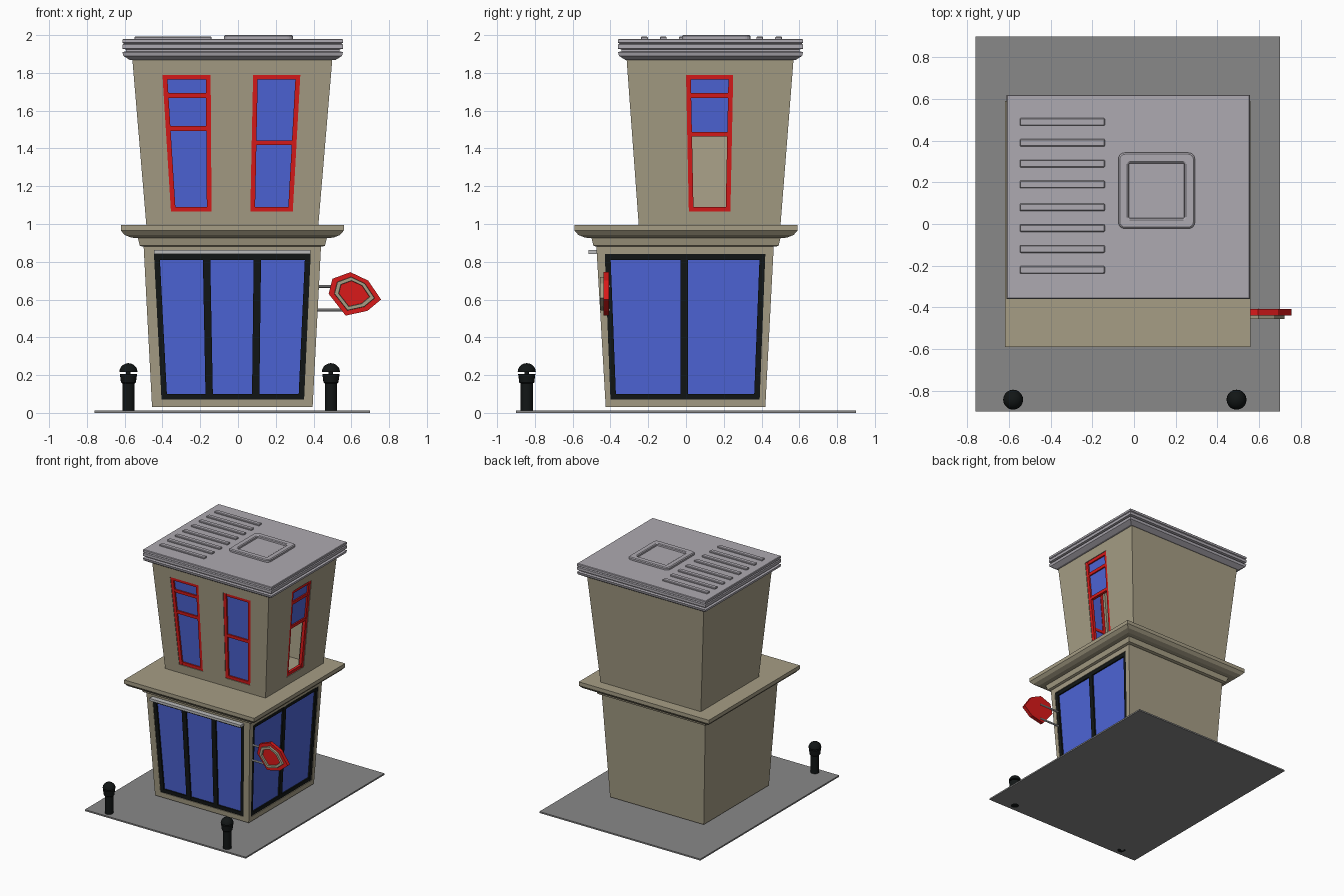
import bpy, bmesh, math
from mathutils import Vector

if "Cube" in bpy.data.objects:
    bpy.data.objects.remove(bpy.data.objects["Cube"])


def material(name, rgb):
    m = bpy.data.materials.new(name)
    m.diffuse_color = (*rgb, 1)
    m.use_nodes = True
    m.node_tree.nodes["Principled BSDF"].inputs["Base Color"].default_value = m.diffuse_color
    return m


TAN = material("tan_wall", (0.38, 0.34, 0.235))
ROOF = material("roof_grey", (0.42, 0.40, 0.44))
BLUE = material("blue_glass", (0.075, 0.13, 0.68))
RED = material("red_paint", (0.70, 0.01, 0.01))
BLACK = material("black_metal", (0.006, 0.008, 0.008))
PAVE = material("pavement_grey", (0.25, 0.25, 0.25))
STEEL = material("light_steel", (0.5, 0.5, 0.5))


def finish(name, bm, mat):
    bmesh.ops.recalc_face_normals(bm, faces=bm.faces)
    me = bpy.data.meshes.new(name)
    bm.to_mesh(me)
    bm.free()
    ob = bpy.data.objects.new(name, me)
    bpy.context.collection.objects.link(ob)
    me.materials.append(mat)
    return ob


def loft(bm, loops):
    """Skin equal-length point loops and cap both ends."""
    rows = [[bm.verts.new(p) for p in lp] for lp in loops]
    n = len(rows[0])
    for a, b in zip(rows, rows[1:]):
        for i in range(n):
            j = (i + 1) % n
            bm.faces.new((a[i], a[j], b[j], b[i]))
    bm.faces.new(rows[0][::-1])
    bm.faces.new(rows[-1])


def rect(r, z, grow=0, radius=0):
    """Rectangle loop (x0, x1, y0, y1), optionally with round corners."""
    x0, x1, y0, y1 = r[0] - grow, r[1] + grow, r[2] - grow, r[3] + grow
    if not radius:
        return [(x0, y0, z), (x1, y0, z), (x1, y1, z), (x0, y1, z)]
    pts = []
    corners = [(x1 - radius, y1 - radius), (x0 + radius, y1 - radius),
               (x0 + radius, y0 + radius), (x1 - radius, y0 + radius)]
    for k, (cx, cy) in enumerate(corners):
        for s in range(5):
            a = math.pi / 2 * (k + s / 4)
            pts.append((cx + radius * math.cos(a), cy + radius * math.sin(a), z))
    return pts


def stack(name, mat, loops):
    bm = bmesh.new()
    loft(bm, loops)
    return finish(name, bm, mat)


def cut(ob, cutter):
    mod = ob.modifiers.new("opening", 'BOOLEAN')
    mod.operation, mod.solver, mod.object = 'DIFFERENCE', 'EXACT', cutter
    bpy.context.view_layer.objects.active = ob
    bpy.ops.object.modifier_apply(modifier=mod.name)
    bpy.data.objects.remove(cutter, do_unlink=True)


# Each storey: bottom height, bottom rectangle, top height, top rectangle
LOWER = (0.03, (-0.455, 0.395, -0.425, 0.42), 0.89, (-0.50, 0.44, -0.475, 0.465))
UPPER = (0.99, (-0.485, 0.425, -0.25, 0.50), 1.88, (-0.56, 0.50, -0.315, 0.57))


def on_wall(body, side, u, z, d):
    """Point on a leaning wall, d outwards from its surface."""
    z0, r0, z1, r1 = body
    t = (z - z0) / (z1 - z0)
    if side == "front":
        return (u, r0[2] + (r1[2] - r0[2]) * t - d, z)
    return (r0[1] + (r1[1] - r0[1]) * t + d, u, z)


def window(name, wall, body, side, bottom, top, z0, z1, width, mat,
           posts=(), rails=(), glass_from=None, depth=0.03):
    """Cut an opening, then add its frame bars and glass."""
    def u_at(s, z):
        t = (z - z0) / (z1 - z0)
        lo = bottom[0] + (top[0] - bottom[0]) * t
        hi = bottom[1] + (top[1] - bottom[1]) * t
        return lo + (hi - lo) * s

    def panel(bm, s0, s1, za, zb, d0, d1, e0=0, e1=0):
        quad = [(u_at(s0, za) + e0, za), (u_at(s1, za) + e1, za),
                (u_at(s1, zb) + e1, zb), (u_at(s0, zb) + e0, zb)]
        loft(bm, [[on_wall(body, side, u, z, d) for u, z in quad] for d in (d0, d1)])

    bm = bmesh.new()
    panel(bm, 0, 1, z0, z1, -depth, 0.1)
    cut(wall, finish("cutter", bm, mat))
    h = width / 2
    bm = bmesh.new()
    panel(bm, 0, 0, z0, z1, -0.029, -0.004, 0, width)
    panel(bm, 1, 1, z0, z1, -0.029, -0.004, -width, 0)
    for s in posts:
        panel(bm, s, s, z0, z1, -0.029, -0.005, -h * 1.3, h * 1.3)
    for z in (z0 + h, z1 - h, *rails):
        panel(bm, 0, 1, z - h, z + h, -0.029, -0.006, h, -h)
    finish(name + "_frame", bm, mat)
    bm = bmesh.new()
    panel(bm, 0, 1, glass_from or z0 + h, z1 - h, -0.025, -0.017, h, -h)
    finish(name + "_glass", bm, BLUE)


# Pavement
PLOT = (-0.76, 0.70, -0.90, 0.90)
stack("pavement", PAVE, [rect(PLOT, 0), rect(PLOT, 0.012)])

# Lower storey with shop windows
shop = stack("lower_storey", TAN, [rect(LOWER[1], LOWER[0]), rect(LOWER[3], LOWER[2])])
window("shop_front", shop, LOWER, "front", (-0.405, 0.35), (-0.445, 0.385),
       0.07, 0.84, 0.03, BLACK, posts=(0.335, 0.66))
window("shop_side", shop, LOWER, "right", (-0.40, 0.39), (-0.43, 0.42),
       0.07, 0.84, 0.03, BLACK, posts=(0.495,))

# Shutter strip over the shop front
STRIP = (-0.445, 0.385, -0.515, -0.46)
stack("shutter_strip", STEEL, [rect(STRIP, 0.842), rect(STRIP, 0.862)])

# Cornice between storeys
EAVE = (-0.62, 0.56, -0.59, 0.59)
stack("middle_cornice", TAN, [rect(EAVE, z, g) for g, z in (
    (-0.115, 0.88), (-0.10, 0.885), (-0.09, 0.925), (-0.055, 0.928),
    (-0.02, 0.942), (0, 0.965), (0, 0.995))])

# Hollow upper storey with red windows
flat = stack("upper_storey", TAN, [rect(UPPER[1], UPPER[0]), rect(UPPER[3], UPPER[2])])
cut(flat, stack("cutter", TAN, [rect(UPPER[1], 0.95, -0.05), rect(UPPER[1], 0.99, -0.05),
                                rect(UPPER[3], 1.88, -0.05), rect(UPPER[3], 1.92, -0.05)]))
window("left_window", flat, UPPER, "front", (-0.355, -0.14), (-0.40, -0.145),
       1.065, 1.79, 0.025, RED, rails=(1.68, 1.505), depth=0.12)
window("right_window", flat, UPPER, "front", (0.065, 0.29), (0.08, 0.33),
       1.065, 1.79, 0.025, RED, rails=(1.43,), depth=0.12)
window("side_window", flat, UPPER, "right", (0.015, 0.235), (0.0, 0.25),
       1.065, 1.79, 0.025, RED, rails=(1.68, 1.475), glass_from=1.475, depth=0.12)

# Roof slab with stepped edge
SLAB = (-0.612, 0.556, -0.36, 0.62)
stack("roof", ROOF, [rect(SLAB, z, g) for g, z in (
    (-0.04, 1.868), (-0.005, 1.89), (0, 1.91), (-0.018, 1.914), (-0.018, 1.924),
    (0, 1.928), (0, 1.95), (-0.008, 1.955), (0, 1.96), (0, 1.976), (-0.004, 1.98))])

# Roof vents
for i, y in enumerate((0.49, 0.39, 0.29, 0.19, 0.08, -0.02, -0.12, -0.22)):
    r = (-0.548, -0.14, y - 0.018, y + 0.018)
    stack(f"roof_vent_{i + 1}", ROOF, [rect(r, 1.975, 0, 0.006), rect(r, 1.988, 0, 0.006),
                                       rect(r, 1.992, -0.004, 0.004)])

# Roof hatch with sunken panel
HATCH = (-0.075, 0.292, -0.022, 0.342)
stack("roof_hatch", ROOF, [rect(HATCH, z, g, r) for g, z, r in (
    (0, 1.975, 0.03), (0, 1.994, 0.03), (-0.007, 2.0, 0.025), (-0.042, 2.0, 0.012),
    (-0.049, 1.995, 0.008), (-0.051, 1.984, 0.006))])

# Hanging sign: red plate with raised tan ring
OUTLINE = [(0.50, 0.71), (0.595, 0.745), (0.69, 0.70), (0.757, 0.60),
           (0.685, 0.54), (0.57, 0.515), (0.48, 0.63)]
CENTRE = Vector((0.61, 0.635))


def outline(scale, y):
    pts = [CENTRE + (Vector(p) - CENTRE) * scale for p in OUTLINE]
    return [(p.x, y, p.y) for p in pts]


stack("sign_plate", RED, [outline(1, -0.408), outline(1, -0.438)])
bm = bmesh.new()
loft(bm, [outline(0.78, -0.43), outline(0.76, -0.455), outline(0.60, -0.455), outline(0.58, -0.439)])
finish("sign_ring", bm, TAN)
stack("sign_centre", RED, [outline(0.59, -0.43), outline(0.59, -0.442)])

# Sign rods
for i, z in enumerate((0.67, 0.545)):
    ring = [(math.cos(a) * 0.008, math.sin(a) * 0.008)
            for a in (math.tau * k / 10 for k in range(10))]
    stack(f"sign_rod_{i + 1}", STEEL, [[(x, -0.41 + c, z + s) for c, s in ring]
                                       for x in (0.39, 0.60)])

# Bollards, turned from a profile
PROFILE = [(0.032, 0.0), (0.032, 0.155), (0.04, 0.162), (0.042, 0.18), (0.046, 0.207),
           (0.012, 0.207), (0.012, 0.217), (0.048, 0.217)]
PROFILE += [(0.048 * math.cos(a), 0.217 + 0.046 * math.sin(a))
            for a in (math.radians(d) for d in (18, 36, 54, 72, 86))]
for side, x in (("left", -0.58), ("right", 0.492)):
    ob = stack(f"bollard_{side}", BLACK, [
        [(x + r * math.cos(math.tau * k / 20), -0.843 + r * math.sin(math.tau * k / 20), z)
         for k in range(20)] for r, z in PROFILE])
    bpy.ops.object.select_all(action='DESELECT')
    bpy.context.view_layer.objects.active = ob
    ob.select_set(True)
    bpy.ops.object.shade_smooth_by_angle(angle=math.radians(35))
